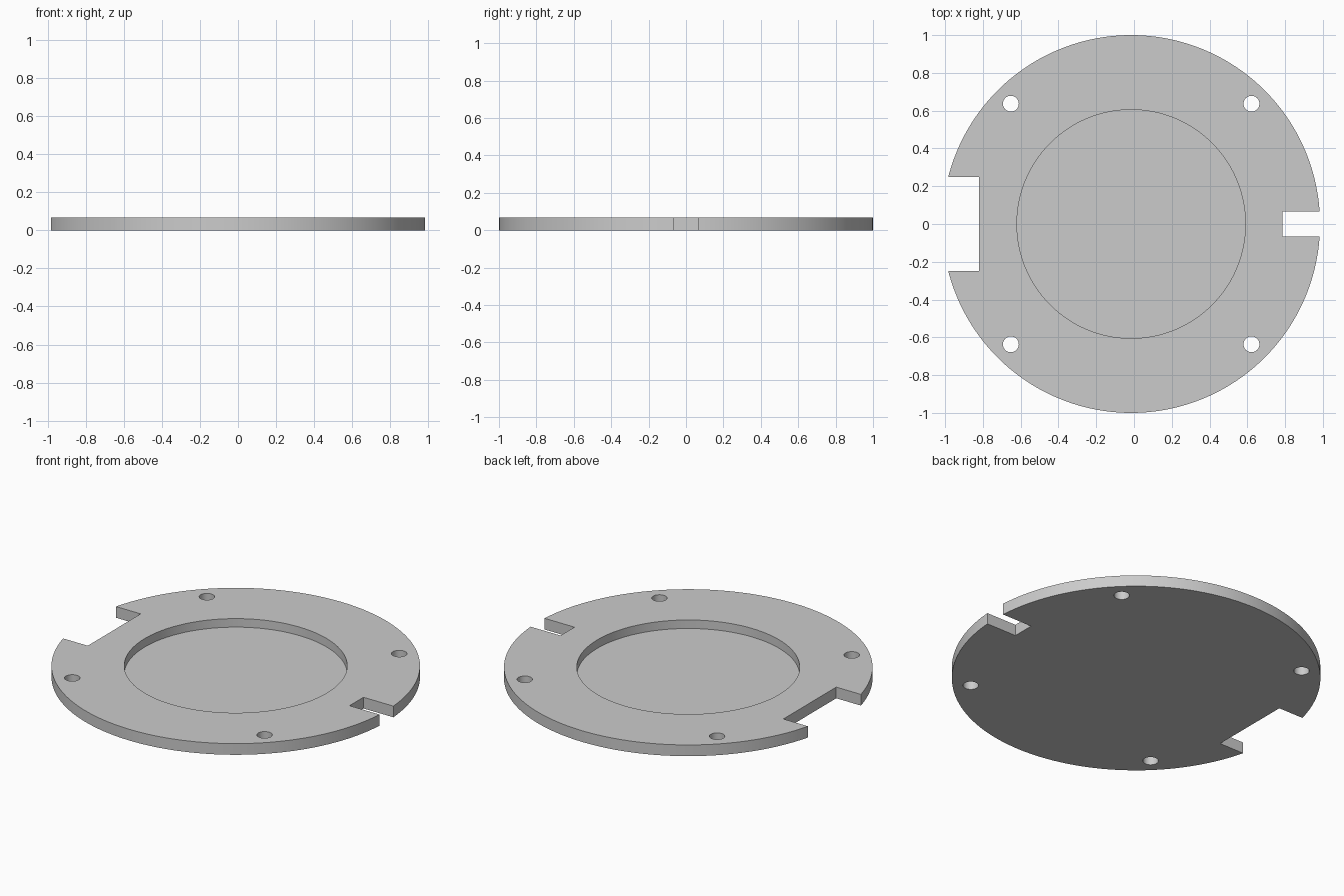
import bpy
import math

if "Cube" in bpy.data.objects:
    bpy.data.objects.remove(bpy.data.objects["Cube"], do_unlink=True)

THICK = 0.067      # plate thickness
FLOOR = 0.016      # material left under the recess
CX = -0.015        # disc centre, offset because the notches trim its sides
HOLE = 0.637       # bolt hole offset from the disc centre

grey = bpy.data.materials.new("light_grey")
grey.use_nodes = True
colour = (0.6, 0.6, 0.6, 1)
grey.diffuse_color = colour
grey.node_tree.nodes["Principled BSDF"].inputs["Base Color"].default_value = colour


def cylinder(name, x, y, radius, z0, z1, sides):
    bpy.ops.mesh.primitive_cylinder_add(
        vertices=sides, radius=radius, depth=z1 - z0, location=(x, y, (z0 + z1) / 2))
    ob = bpy.context.object
    ob.name = name
    return ob


def block(name, x0, x1, half_width):
    bpy.ops.mesh.primitive_cube_add(size=1, location=((x0 + x1) / 2, 0, THICK / 2))
    ob = bpy.context.object
    ob.name = name
    ob.scale = (x1 - x0, 2 * half_width, 1)
    return ob


# Round plate
plate = cylinder("round_plate", CX, 0, 1, 0, THICK, 160)
plate.data.materials.append(grey)

# Central recess, side notches and four bolt holes
cutters = [
    cylinder("recess_cutter", CX, 0, 0.605, FLOOR, 0.5, 128),
    block("wide_notch_cutter", -1.5, -0.82, 0.25),
    block("narrow_notch_cutter", 0.785, 1.5, 0.066),
]
for sx in (-1, 1):
    for sy in (-1, 1):
        cutters.append(cylinder("hole_cutter", CX + sx * HOLE, sy * HOLE, 0.042, -0.5, 0.5, 40))

for cutter in cutters:
    cutter.hide_render = True
    mod = plate.modifiers.new(cutter.name, "BOOLEAN")
    mod.operation = "DIFFERENCE"
    mod.solver = "EXACT"
    mod.object = cutter

# Apply the cuts and discard the cutters
bpy.context.view_layer.update()
graph = bpy.context.evaluated_depsgraph_get()
mesh = bpy.data.meshes.new_from_object(plate.evaluated_get(graph))
plate.modifiers.clear()
plate.data = mesh
for cutter in cutters:
    bpy.data.objects.remove(cutter, do_unlink=True)

# Smooth round walls, crisp rims
bpy.ops.object.select_all(action="DESELECT")
plate.select_set(True)
bpy.context.view_layer.objects.active = plate
bpy.ops.object.shade_smooth_by_angle(angle=math.radians(30))
